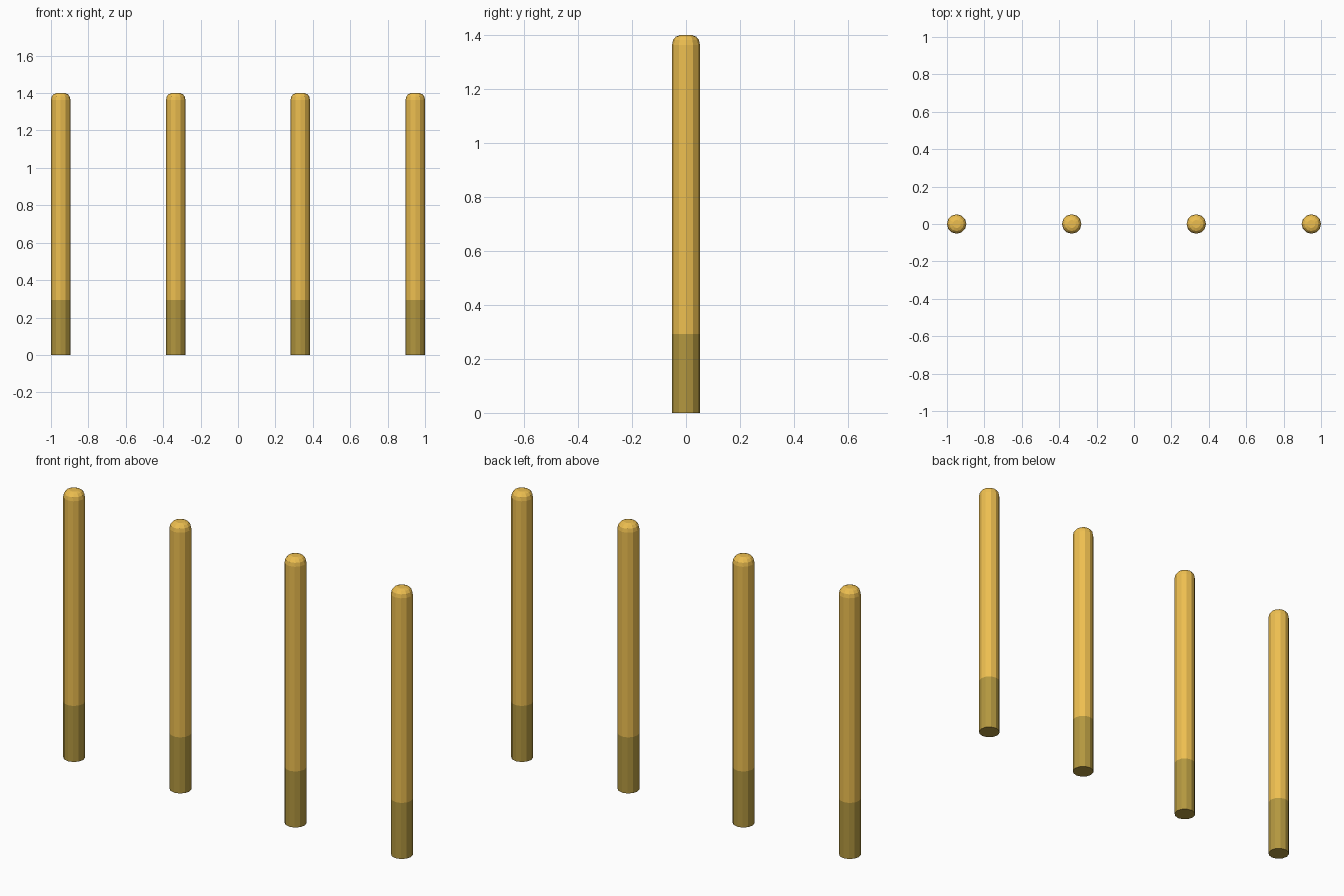
import bpy, bmesh, math

if "Cube" in bpy.data.objects:
    bpy.data.objects.remove(bpy.data.objects["Cube"])

SIDES = 12
R = 0.052
BAND_TOP = 0.293


def material(name, rgb):
    m = bpy.data.materials.new(name)
    m.diffuse_color = (*rgb, 1)
    m.use_nodes = True
    m.node_tree.nodes["Principled BSDF"].inputs["Base Color"].default_value = m.diffuse_color
    return m


gold = material("post_gold", (0.85, 0.52, 0.08))
dark = material("post_base_dark", (0.45, 0.31, 0.05))

# Half profile (radius, height) from the foot to the rounded cap
PROFILE = [(R, 0), (R, BAND_TOP), (R, 1.363), (0.048, 1.382),
           (0.038, 1.394), (0.022, 1.4)]


def post_mesh():
    bm = bmesh.new()
    rings = []
    for r, z in PROFILE:
        rings.append([bm.verts.new((r * math.cos(math.tau * i / SIDES),
                                    r * math.sin(math.tau * i / SIDES), z))
                      for i in range(SIDES)])
    # Side walls; the lowest band uses the dark material
    for k, (lo, hi) in enumerate(zip(rings, rings[1:])):
        for i in range(SIDES):
            j = (i + 1) % SIDES
            f = bm.faces.new((lo[i], lo[j], hi[j], hi[i]))
            f.material_index = 1 if k == 0 else 0
    # End caps
    bm.faces.new(rings[0][::-1]).material_index = 1
    bm.faces.new(rings[-1])
    me = bpy.data.meshes.new("bollard_post")
    bm.to_mesh(me)
    bm.free()
    me.materials.append(gold)
    me.materials.append(dark)
    return me


# Row of four identical posts
mesh = post_mesh()
for n, x in enumerate((-0.948, -0.333, 0.333, 0.948), 1):
    ob = bpy.data.objects.new(f"bollard_post_{n}", mesh)
    ob.location.x = x
    bpy.context.collection.objects.link(ob)
